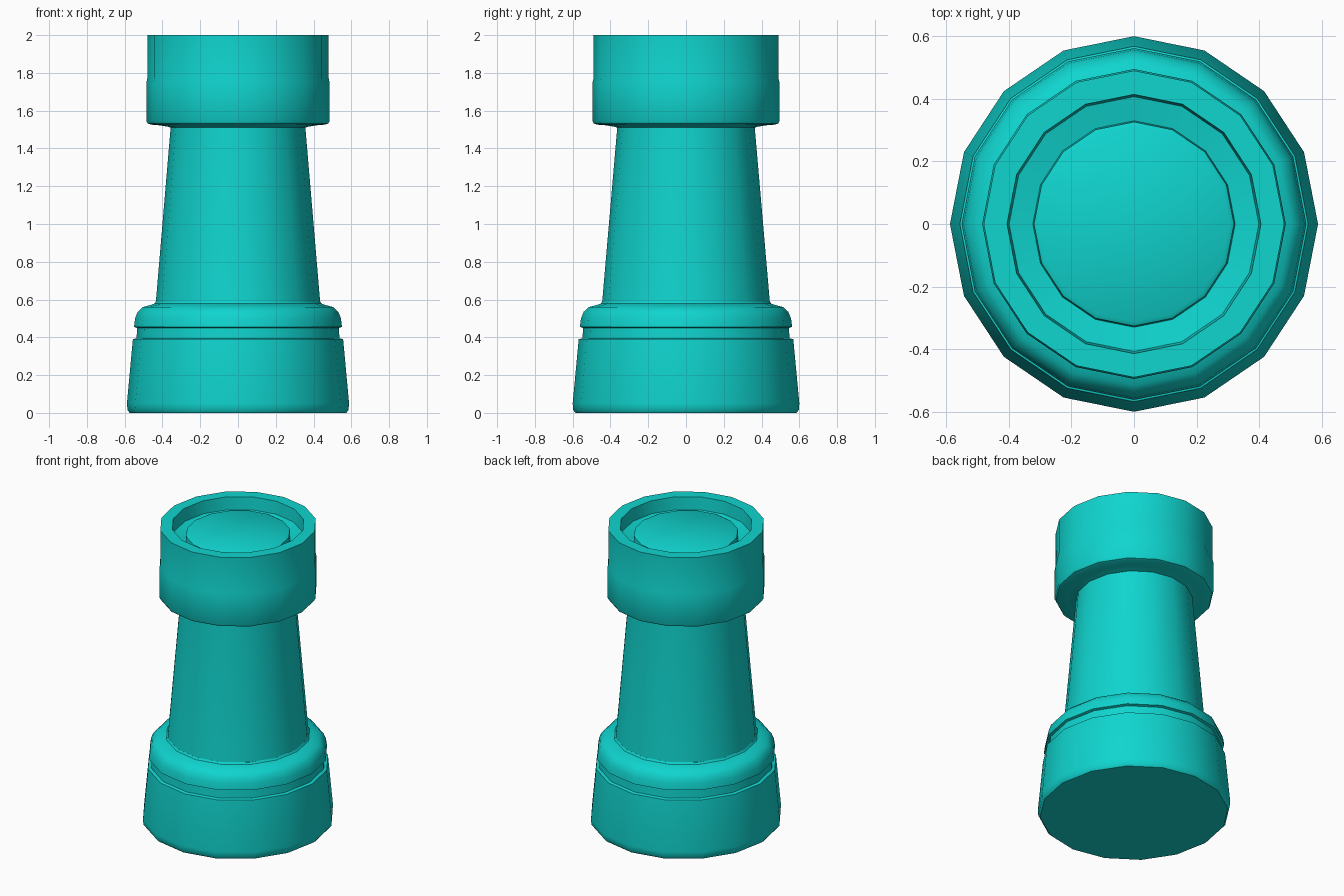
import bpy, bmesh, math

cube = bpy.data.objects.get("Cube")
if cube:
    bpy.data.objects.remove(cube, do_unlink=True)

SIDES = 16
WIDTH = 0.98  # the body is slightly narrower across x

teal = bpy.data.materials.new("teal")
teal.use_nodes = True
teal.diffuse_color = (0.005, 0.66, 0.62, 1)
teal.node_tree.nodes["Principled BSDF"].inputs["Base Color"].default_value = teal.diffuse_color


def lathe(name, profile):
    """Spin a (radius, height) profile around z into a capped solid."""
    bm = bmesh.new()
    rings = []
    for r, z in profile:
        angles = [math.tau * i / SIDES for i in range(SIDES)]
        rings.append([bm.verts.new((r * WIDTH * math.cos(a), r * math.sin(a), z)) for a in angles])
    for low, high in zip(rings, rings[1:]):
        for i in range(SIDES):
            j = (i + 1) % SIDES
            bm.faces.new((low[i], low[j], high[j], high[i]))
    bm.faces.new(rings[0][::-1])
    bm.faces.new(rings[-1])
    mesh = bpy.data.meshes.new(name)
    bm.to_mesh(mesh)
    bm.free()
    mesh.materials.append(teal)
    obj = bpy.data.objects.new(name, mesh)
    bpy.context.collection.objects.link(obj)
    bpy.ops.object.select_all(action="DESELECT")
    obj.select_set(True)
    bpy.context.view_layer.objects.active = obj
    bpy.ops.object.shade_smooth_by_angle(angle=math.radians(35))
    return obj


# Tapered foot with a recessed groove and a rounded collar
lathe("base", [
    (0.585, 0), (0.597, 0.015), (0.6, 0.05), (0.568, 0.39), (0.548, 0.395),
    (0.545, 0.45), (0.562, 0.455), (0.556, 0.5), (0.542, 0.535), (0.515, 0.56),
    (0.47, 0.572), (0.452, 0.578), (0.444, 0.59)])

# Tapering column
lathe("shaft", [(0.444, 0.585), (0.364, 1.51), (0.364, 1.53)])

# Cup-shaped head with a raised disc in the recess
lathe("head", [
    (0.355, 1.508), (0.38, 1.515), (0.42, 1.522), (0.47, 1.526), (0.488, 1.532),
    (0.495, 1.545), (0.495, 1.75), (0.49, 1.77), (0.49, 2), (0.414, 2),
    (0.407, 1.915), (0.33, 1.9), (0.326, 1.945), (0.312, 1.953)])
